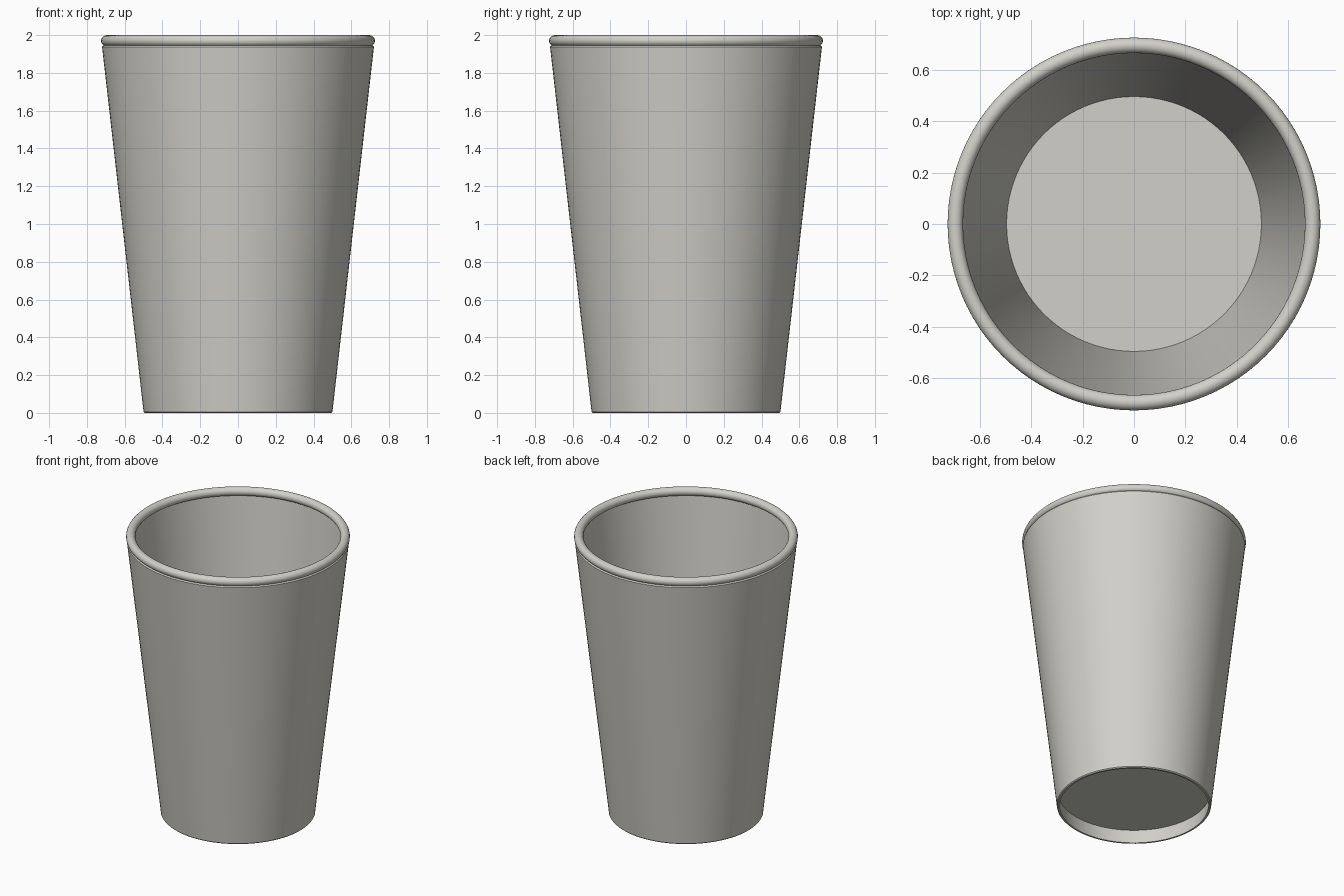
import bpy, bmesh, math

cube = bpy.data.objects.get("Cube")
if cube:
    bpy.data.objects.remove(cube, do_unlink=True)

SEGMENTS = 96
THICK = 0.018          # wall thickness
RECESS = 0.10          # height of the floor underside

paper = bpy.data.materials.new("warm_light_grey")
paper.use_nodes = True
colour = (0.64, 0.63, 0.58, 1.0)
paper.diffuse_color = colour
paper.node_tree.nodes["Principled BSDF"].inputs["Base Color"].default_value = colour


def wall_radius(z):
    """Outer radius of the tapered wall at height z."""
    return 0.50 + 0.1134 * z


def lathe(name, profile, closed=True):
    """Spin a profile of (radius, z) points around the z axis."""
    bm = bmesh.new()
    verts = [bm.verts.new((r, 0, z)) for r, z in profile]
    pairs = list(zip(verts, verts[1:]))
    if closed:
        pairs.append((verts[-1], verts[0]))
    edges = [bm.edges.new(p) for p in pairs]
    bmesh.ops.spin(bm, geom=verts + edges, cent=(0, 0, 0), axis=(0, 0, 1),
                   angle=math.tau, steps=SEGMENTS, use_duplicate=False)
    bmesh.ops.remove_doubles(bm, verts=bm.verts, dist=1e-5)
    bmesh.ops.recalc_face_normals(bm, faces=bm.faces)
    mesh = bpy.data.meshes.new(name)
    bm.to_mesh(mesh)
    bm.free()
    obj = bpy.data.objects.new(name, mesh)
    bpy.context.collection.objects.link(obj)
    mesh.materials.append(paper)
    bpy.ops.object.select_all(action='DESELECT')
    obj.select_set(True)
    bpy.context.view_layer.objects.active = obj
    bpy.ops.object.shade_smooth_by_angle(angle=math.radians(35))
    return obj


# Tapered wall, with softened edges at the foot and under the rim
top = 1.946
lathe("cup_wall", [
    (wall_radius(0) - 0.006, 0.0),
    (wall_radius(0), 0.006),
    (wall_radius(top - 0.008), top - 0.008),
    (wall_radius(top) - 0.008, top),
    (wall_radius(top) - THICK, top),
    (wall_radius(0) - THICK, 0.0),
])

# Recessed floor disc
floor_top = RECESS + 0.02
lathe("cup_floor", [
    (0, RECESS),
    (wall_radius(RECESS) - THICK + 0.004, RECESS),
    (wall_radius(floor_top) - THICK + 0.004, floor_top),
    (0, floor_top),
], closed=False)

# Rolled rim
RIM = 0.03
lathe("rolled_rim", [
    (0.695 + RIM * math.cos(a), 2.0 - RIM + RIM * math.sin(a))
    for a in (math.tau * i / 20 for i in range(20))
])
